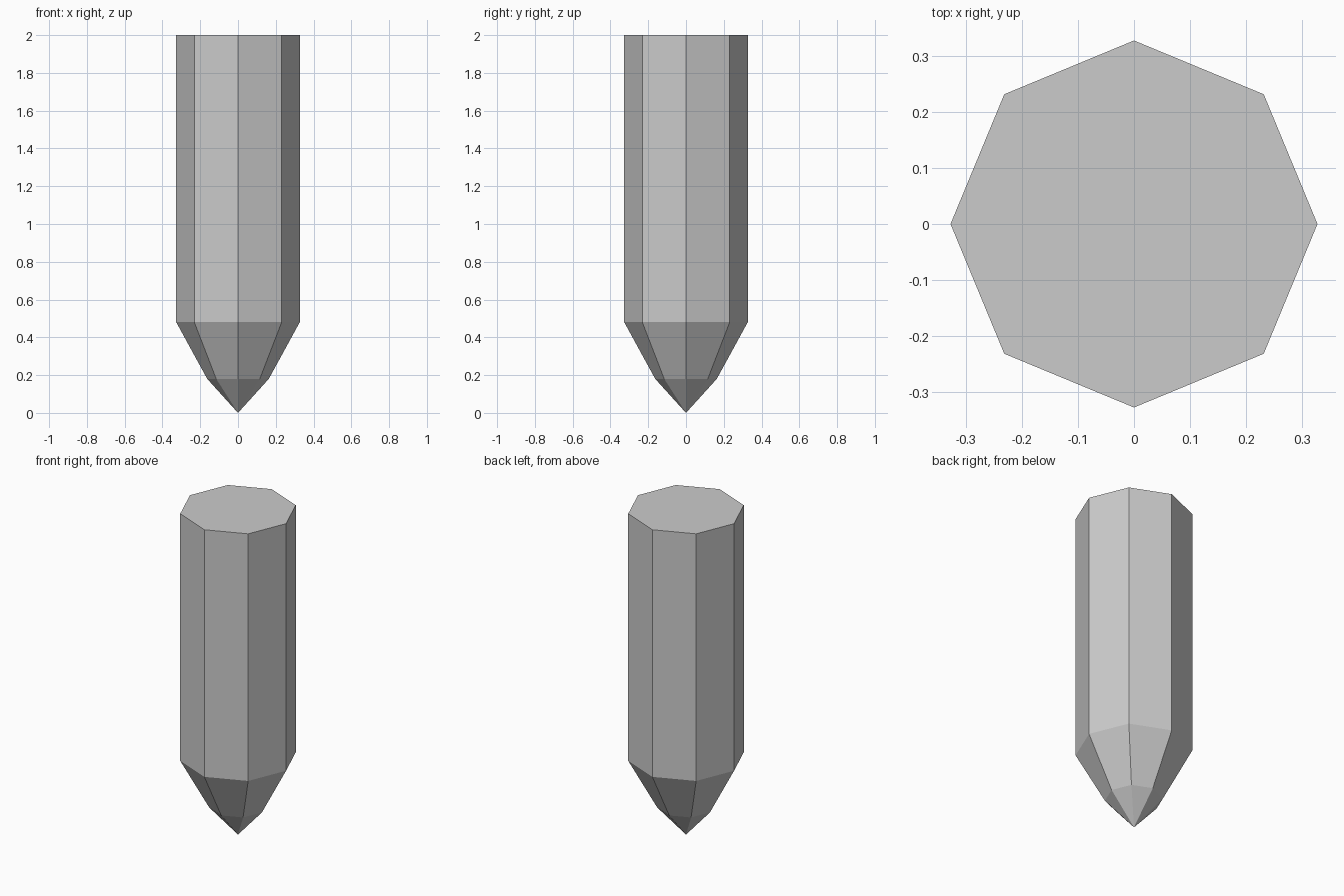
import bpy, bmesh
from math import cos, sin, pi

if "Cube" in bpy.data.objects:
    bpy.data.objects.remove(bpy.data.objects["Cube"])

SIDES = 8
# (radius, height) rings of the pointed post, from lower taper to flat top
PROFILE = [(0.163, 0.18), (0.327, 0.48), (0.327, 2.0)]

bm = bmesh.new()


def ring(radius, z):
    return [bm.verts.new((radius * cos(2 * pi * i / SIDES),
                          radius * sin(2 * pi * i / SIDES), z)) for i in range(SIDES)]


# Tip, tapered bands, straight shaft and flat cap
tip = bm.verts.new((0, 0, 0))
rings = [ring(r, z) for r, z in PROFILE]
for i in range(SIDES):
    j = (i + 1) % SIDES
    bm.faces.new((tip, rings[0][j], rings[0][i]))
    for low, high in zip(rings, rings[1:]):
        bm.faces.new((low[i], low[j], high[j], high[i]))
bm.faces.new(rings[-1])
bmesh.ops.recalc_face_normals(bm, faces=bm.faces)

mesh = bpy.data.meshes.new("pointed_post")
bm.to_mesh(mesh)
bm.free()
bpy.context.collection.objects.link(bpy.data.objects.new("pointed_post", mesh))
